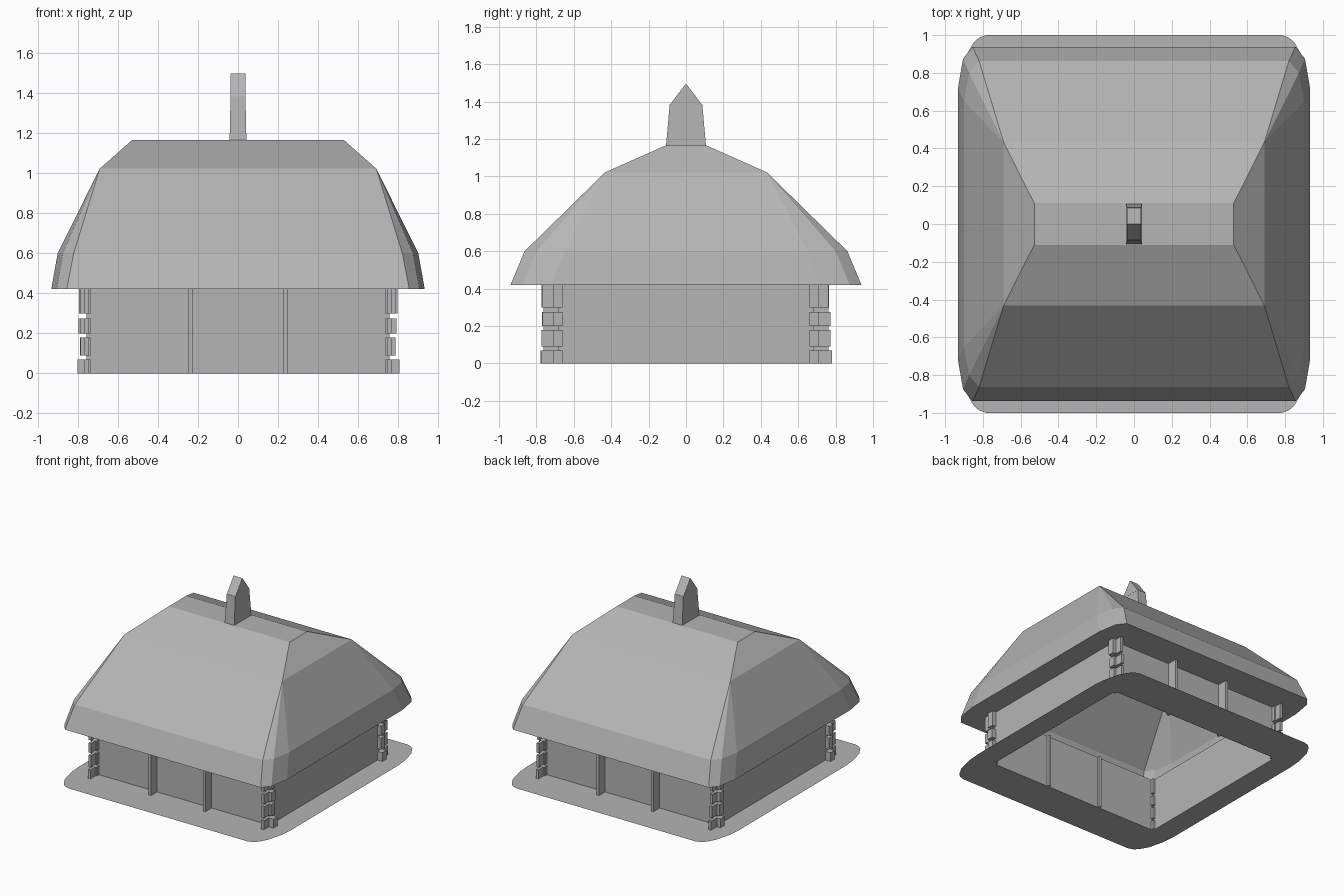
import bpy, bmesh, random

if "Cube" in bpy.data.objects:
    bpy.data.objects.remove(bpy.data.objects["Cube"])

random.seed(4)
mat = bpy.data.materials.new("plain grey")
mat.diffuse_color = (0.46, 0.46, 0.46, 1)
mat.use_nodes = True
mat.node_tree.nodes["Principled BSDF"].inputs["Base Color"].default_value = mat.diffuse_color


def finish(name, bm):
    bmesh.ops.remove_doubles(bm, verts=bm.verts, dist=0.0005)
    me = bpy.data.meshes.new(name)
    bm.to_mesh(me)
    bm.free()
    me.materials.append(mat)
    ob = bpy.data.objects.new(name, me)
    bpy.context.collection.objects.link(ob)
    return ob


def ring(quarter, z):
    """Mirror one corner's points (side to back) into a full closed loop."""
    q, r = quarter, quarter[::-1]
    pts = [(x, y) for x, y in q] + [(-x, y) for x, y in r]
    pts += [(-x, -y) for x, y in q] + [(x, -y) for x, y in r]
    return [(x, y, z) for x, y in pts]


def loft(name, rings, cap=False):
    bm = bmesh.new()
    vs = [[bm.verts.new(p) for p in r] for r in rings]
    n = len(vs[0])
    for a, b in zip(vs, vs[1:]):
        for i in range(n):
            j = (i + 1) % n
            bm.faces.new((a[i], a[j], b[j], b[i]))
    if cap:
        bm.faces.new(vs[-1])
    return finish(name, bm)


def add_box(bm, x0, x1, y0, y1, z0, z1, top=None):
    """Box; top gives different x/y limits for the upper end."""
    t = top or (x0, x1, y0, y1)
    lo = [bm.verts.new(p) for p in ((x0, y0, z0), (x1, y0, z0), (x1, y1, z0), (x0, y1, z0))]
    hi = [bm.verts.new(p) for p in ((t[0], t[2], z1), (t[1], t[2], z1), (t[1], t[3], z1), (t[0], t[3], z1))]
    bm.faces.new(lo[::-1])
    bm.faces.new(hi)
    for i in range(4):
        j = (i + 1) % 4
        bm.faces.new((lo[i], lo[j], hi[j], hi[i]))


WX, WY, EAVE = 0.755, 0.685, 0.42
corner = (WX, WY)

# ground apron around the walls, open inside
apron = [(0.93, 0.66), (0.92, 0.77), (0.89, 0.89), (0.85, 0.96), (0.82, 0.987), (0.78, 1.0)]
loft("ground_apron", [ring(apron, 0), ring([corner] * 6, 0)])

# walls
loft("walls", [ring([corner], 0), ring([corner], EAVE)])

# roof with flat soffit, flared eaves and hipped top
loft("roof", [
    ring([corner] * 3, EAVE),
    ring([(0.932, 0.72), (0.905, 0.875), (0.855, 0.938)], EAVE),
    ring([(0.90, 0.65), (0.873, 0.80), (0.82, 0.863)], 0.60),
    ring([(0.69, 0.432)] * 3, 1.022),
    ring([(0.528, 0.11)] * 3, 1.165),
], cap=True)

# thin upright posts in the front and back walls
bm = bmesh.new()
for s in (-1, 1):
    for px in (-0.238, 0.238):
        y = sorted((s * 0.665, s * 0.763))
        add_box(bm, px - 0.011, px + 0.011, y[0], y[1], 0, EAVE)
finish("wall_posts", bm)

# uneven log ends crossing at the four corners
levels = [(0, 0.07), (0.09, 0.18), (0.2, 0.275), (0.3, EAVE)]
bm = bmesh.new()
for sx in (-1, 1):
    for sy in (-1, 1):
        for k, (z0, z1) in enumerate(levels):
            j = random.uniform(-0.006, 0.006)
            base = 0.013 if k == 0 else 0
            # ends pointing sideways
            x0, x1 = sorted((sx * 0.735, sx * (0.79 + base + j)))
            yc = sy * WY
            add_box(bm, x0, x1, yc - 0.025, yc + 0.025, z0, z1)
            # ends pointing forward or back
            y0, y1 = sorted((sy * 0.66, sy * (0.768 + base * 0.6 - j)))
            xc = sx * WX
            add_box(bm, xc - 0.011, xc + 0.011, y0, y1, z0, z1)
finish("corner_log_ends", bm)

# chimney with pointed top
bm = bmesh.new()
add_box(bm, -0.042, 0.042, -0.107, 0.107, 1.163, 1.385, (-0.037, 0.037, -0.087, 0.087))
finish("chimney", bm)
bm = bmesh.new()
prof = [(-0.088, 1.38), (0.088, 1.38), (0, 1.497)]
a = [bm.verts.new((-0.038, y, z)) for y, z in prof]
b = [bm.verts.new((0.038, y, z)) for y, z in prof]
bm.faces.new(a[::-1])
bm.faces.new(b)
for i in range(3):
    j = (i + 1) % 3
    bm.faces.new((a[i], a[j], b[j], b[i]))
finish("chimney_cap", bm)
